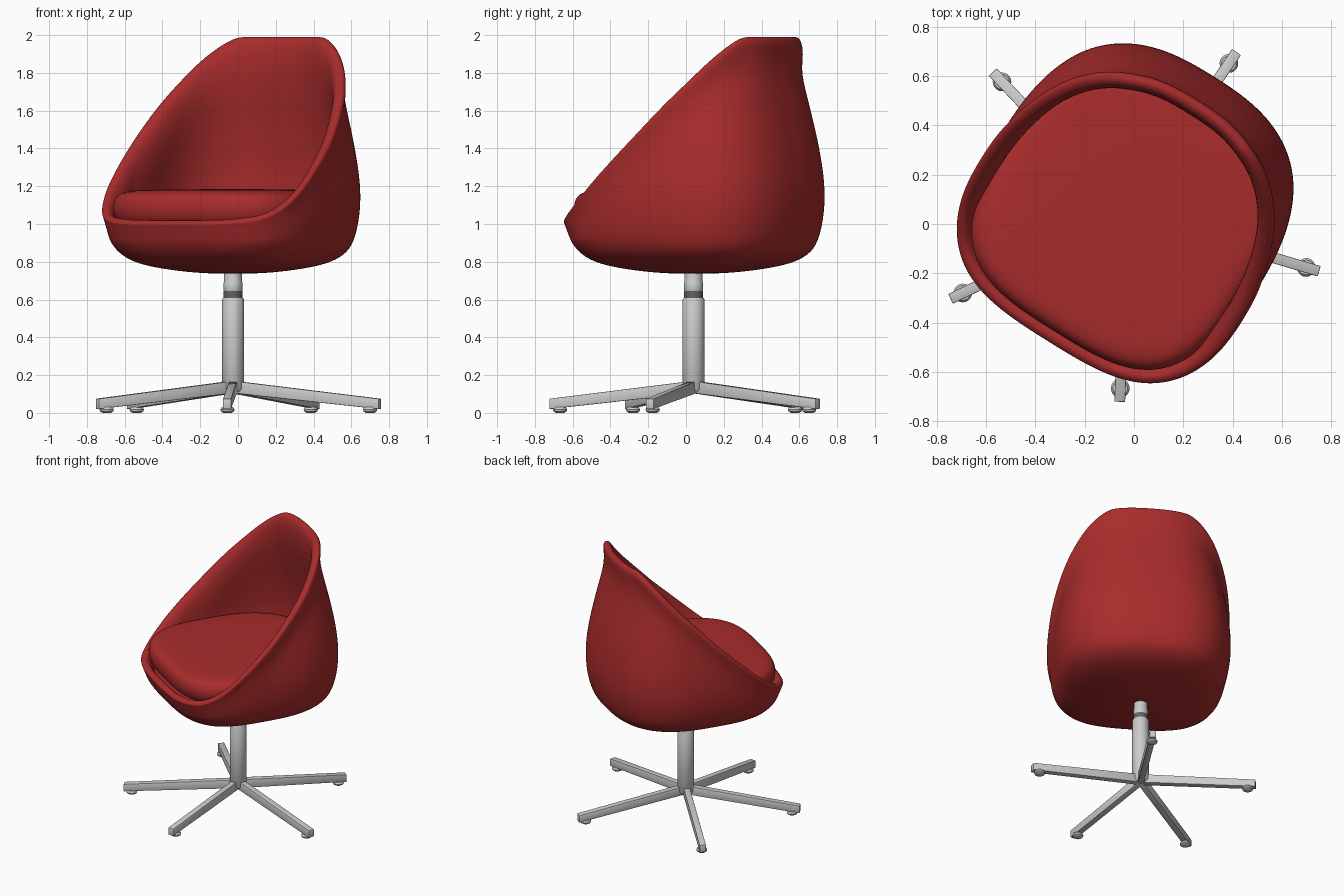
import bpy, bmesh, math
from mathutils import Vector

if "Cube" in bpy.data.objects:
    bpy.data.objects.remove(bpy.data.objects["Cube"])

CX, CY = -0.026, 0.04           # swivel axis
BACK = math.radians(58)         # direction the backrest points to
N = 56                          # segments around shell and cushion

red = bpy.data.materials.new("red_upholstery")
red.diffuse_color = (0.4, 0.025, 0.025, 1)
red.use_nodes = True
red.node_tree.nodes["Principled BSDF"].inputs["Base Color"].default_value = red.diffuse_color
dark = bpy.data.materials.new("dark_ring")
dark.diffuse_color = (0.12, 0.12, 0.12, 1)
dark.use_nodes = True
dark.node_tree.nodes["Principled BSDF"].inputs["Base Color"].default_value = dark.diffuse_color


def lerp(table, x):
    if x <= table[0][0]:
        return table[0][1]
    for (a, p), (b, q) in zip(table, table[1:]):
        if x <= b:
            return p + (q - p) * (x - a) / (b - a)
    return table[-1][1]


def outline(i):
    """Rounded-square plan: u sideways, v towards the back."""
    t = 2 * math.pi * i / N
    c, s = math.cos(t), math.sin(t)
    depth, n = (0.665, 2.7) if s > 0 else (0.605, 3.3)
    r = (abs(c) ** n + abs(s) ** n) ** (-1 / n)
    return Vector((0.61 * r * c, depth * r * s))


def world(p, z):
    b = Vector((math.cos(BACK), math.sin(BACK)))
    return (CX + p.x * b.y + p.y * b.x, CY - p.x * b.x + p.y * b.y, z)


def finish(name, bm, mat=None, subsurf=0):
    bmesh.ops.recalc_face_normals(bm, faces=bm.faces)
    me = bpy.data.meshes.new(name)
    bm.to_mesh(me)
    bm.free()
    ob = bpy.data.objects.new(name, me)
    bpy.context.collection.objects.link(ob)
    if mat:
        me.materials.append(mat)
    if subsurf:
        m = ob.modifiers.new("smooth", 'SUBSURF')
        m.levels = m.render_levels = subsurf
        me.polygons.foreach_set("use_smooth", [True] * len(me.polygons))
    else:
        bpy.context.view_layer.objects.active = ob
        ob.select_set(True)
        bpy.ops.object.shade_smooth_by_angle(angle=math.radians(35))
        ob.select_set(False)
    return ob


def skin(columns, z0, z1):
    """Surface from N columns of points, closed by a pole at each end."""
    bm = bmesh.new()
    cols = [[bm.verts.new(p) for p in col] for col in columns]
    lo = bm.verts.new((CX, CY, z0))
    hi = bm.verts.new((CX, CY, z1))
    for i, a in enumerate(cols):
        b = cols[(i + 1) % len(cols)]
        bm.faces.new((lo, b[0], a[0]))
        bm.faces.new((hi, a[-1], b[-1]))
        for j in range(len(a) - 1):
            bm.faces.new((a[j], b[j], b[j + 1], a[j + 1]))
    return bm


# Shell: bowl profile, slanted rim with an outward lip, inner wall
wall = [(0.90, 0.945), (0.95, 0.97), (1.0, 0.985), (1.1, 1.0), (1.2, 0.998), (1.4, 0.955),
        (1.6, 0.89), (1.75, 0.83), (2.0, 0.74)]
rim = [(-0.6, 1.0), (-0.5, 1.025), (-0.4, 1.085), (-0.3, 1.17), (0, 1.44), (0.3, 1.74), (0.5, 1.97)]
bowl = [(0.3, 0.741), (0.55, 0.763), (0.74, 0.79), (0.87, 0.835)]
cols = []
for i in range(N):
    S = outline(i)
    d = S.normalized()
    zr = 1.3
    for _ in range(60):
        e = 0.05 * min(1, max(0.3, (zr - 0.95) / 0.5))
        zr += 0.4 * (lerp(rim, S.y * lerp(wall, zr) + d.y * e) - zr)
    col = [world(S * s, z) for s, z in bowl]

    def at(z, off=0.0):
        lip = e * max(0, 1 - max(0, zr - z) / (0.22 if zr > 1.3 else 0.12)) ** 2
        return world(S * lerp(wall, z) + d * (lip + off), z)

    for f in (0, 0.15, 0.3, 0.45, 0.6, 0.75, 0.85, 0.93, 1):
        col.append(at(0.90 + (zr - 0.90) * f))
    rx, rz, _ = at(zr)
    edge = S * lerp(wall, zr) + d * e
    col += [world(edge - d * 0.022, zr + 0.025), world(edge - d * 0.055, zr + 0.015)]
    top = zr - 0.035
    for f in (1, 0.85, 0.65, 0.45, 0.25, 0):
        col.append(at(0.92 + (top - 0.92) * f, -0.068))
    col.append(world(S * 0.5, 0.91))
    cols.append(col)
finish("seat_shell", skin(cols, 0.735, 0.91), red, 2)

# Seat cushion
pad = [(0.5, 0.98), (0.85, 0.99), (0.905, 1.02), (0.93, 1.07), (0.925, 1.12),
       (0.89, 1.16), (0.8, 1.178), (0.6, 1.182), (0.3, 1.184)]
finish("seat_cushion", skin([[world(outline(i) * s, z) for s, z in pad] for i in range(N)],
                            0.98, 1.185), red, 2)


def lathe(name, profile, x, y, seg, mat=None):
    bm = bmesh.new()
    rings = [[bm.verts.new((x + r * math.cos(2 * math.pi * k / seg),
                            y + r * math.sin(2 * math.pi * k / seg), z)) for k in range(seg)]
             for r, z in profile]
    bm.faces.new(rings[0])
    bm.faces.new(rings[-1])
    for a, b in zip(rings, rings[1:]):
        for k in range(seg):
            m = (k + 1) % seg
            bm.faces.new((a[k], a[m], b[m], b[k]))
    return finish(name, bm, mat)


# Swivel column
lathe("column_tube", [(0.045, 0.11), (0.058, 0.13), (0.058, 0.6), (0.054, 0.607)], CX, CY, 32)
lathe("column_ring", [(0.051, 0.6), (0.051, 0.645)], CX, CY, 32, dark)
lathe("column_piston", [(0.046, 0.64), (0.05, 0.65), (0.05, 0.69), (0.047, 0.695), (0.047, 0.78)],
      CX, CY, 32)

# Five tapered legs with glides
tips = [(0.416, 0.698), (-0.574, 0.617), (-0.745, -0.304), (-0.058, -0.722), (0.752, -0.192)]
for i, (tx, ty) in enumerate(tips):
    c, t = Vector((CX, CY)), Vector((tx, ty))
    d = (t - c).normalized()
    w = Vector((-d.y, d.x)) * 0.022
    bm = bmesh.new()
    ends = []
    for p, z0, z1 in ((c, 0.105, 0.17), (t, 0.02, 0.075)):
        ends.append([bm.verts.new((*(p + w * s), z)) for s, z in
                     ((-1, z0), (1, z0), (1, z1), (-1, z1))])
    for e in ends:
        bm.faces.new(e)
    for k in range(4):
        m = (k + 1) % 4
        bm.faces.new((ends[0][k], ends[0][m], ends[1][m], ends[1][k]))
    bmesh.ops.recalc_face_normals(bm, faces=bm.faces)
    bmesh.ops.bevel(bm, geom=bm.edges[:], offset=0.004, segments=2, affect='EDGES', profile=0.5)
    finish(f"leg_{i + 1}", bm)
    g = t - d * 0.055
    lathe(f"glide_{i + 1}", [(0.022, 0), (0.035, 0.008), (0.038, 0.018), (0.03, 0.03)], g.x, g.y, 20)
